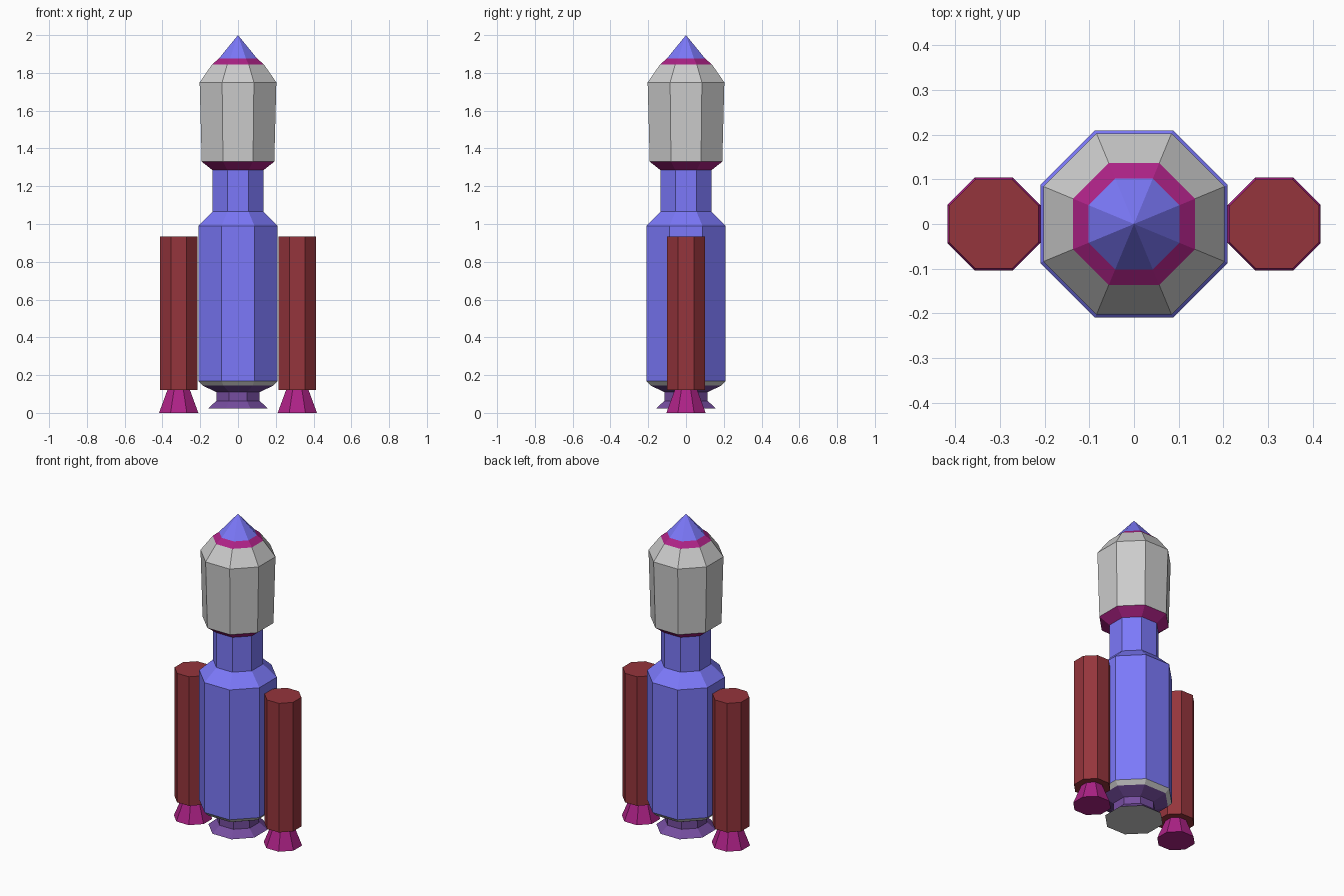
import bpy, bmesh, math

if "Cube" in bpy.data.objects:
    bpy.data.objects.remove(bpy.data.objects["Cube"])

SIDES = 8


def material(name, rgb):
    m = bpy.data.materials.new(name)
    m.diffuse_color = (*rgb, 1)
    m.use_nodes = True
    m.node_tree.nodes["Principled BSDF"].inputs["Base Color"].default_value = m.diffuse_color
    return m


BLUE = material("blue", (0.20, 0.19, 0.95))
RED = material("red", (0.30, 0.035, 0.045))
MAGENTA = material("magenta", (0.42, 0.016, 0.24))
PURPLE = material("purple", (0.18, 0.075, 0.35))


def lathe(name, profile, mat=None, x=0.0, cap_bottom=False, cap_top=False):
    """Octagonal turned part; profile is (flat-side radius, z) from bottom to top."""
    bm = bmesh.new()
    rings = []
    for r, z in profile:
        if r == 0:
            rings.append([bm.verts.new((0, 0, z))] * SIDES)
            continue
        corner = r / math.cos(math.pi / SIDES)
        angles = [(i + 0.5) * math.tau / SIDES for i in range(SIDES)]
        rings.append([bm.verts.new((corner * math.cos(a), corner * math.sin(a), z))
                      for a in angles])
    for low, high in zip(rings, rings[1:]):
        for i in range(SIDES):
            j = (i + 1) % SIDES
            quad = [low[i], low[j], high[j], high[i]]
            bm.faces.new(list(dict.fromkeys(quad)))
    if cap_bottom:
        bm.faces.new(rings[0][::-1])
    if cap_top:
        bm.faces.new(rings[-1])
    mesh = bpy.data.meshes.new(name)
    bm.to_mesh(mesh)
    bm.free()
    if mat:
        mesh.materials.append(mat)
    obj = bpy.data.objects.new(name, mesh)
    obj.location.x = x
    bpy.context.collection.objects.link(obj)
    return obj


# Main engine: flared bell, neck and tapered mount, with a grey mouth
lathe("engine_mouth", [(0.08, 0.022), (0.16, 0.022)], cap_bottom=True)
lathe("main_engine", [(0.16, 0.022), (0.115, 0.063), (0.115, 0.11), (0.188, 0.145)], PURPLE)

# Core stage with grey base ring and narrow upper neck
lathe("base_ring", [(0.188, 0.145), (0.21, 0.17)])
lathe("core_stage", [(0.21, 0.17), (0.21, 0.99), (0.135, 1.065), (0.135, 1.285)], BLUE)

# Payload fairing, collars and nose
lathe("lower_collar", [(0.135, 1.285), (0.192, 1.33)], MAGENTA)
lathe("fairing", [(0.192, 1.33), (0.203, 1.75), (0.137, 1.845)])
lathe("upper_collar", [(0.137, 1.845), (0.102, 1.875)], MAGENTA)
lathe("nose_cone", [(0.102, 1.875), (0, 2.0)], BLUE)

# Side boosters with nozzles
for side, x in (("left", -0.314), ("right", 0.314)):
    lathe(f"{side}_booster", [(0.1, 0.12), (0.1, 0.935)], RED, x, True, True)
    lathe(f"{side}_booster_nozzle", [(0.104, 0.0), (0.06, 0.12)], MAGENTA, x, True)
